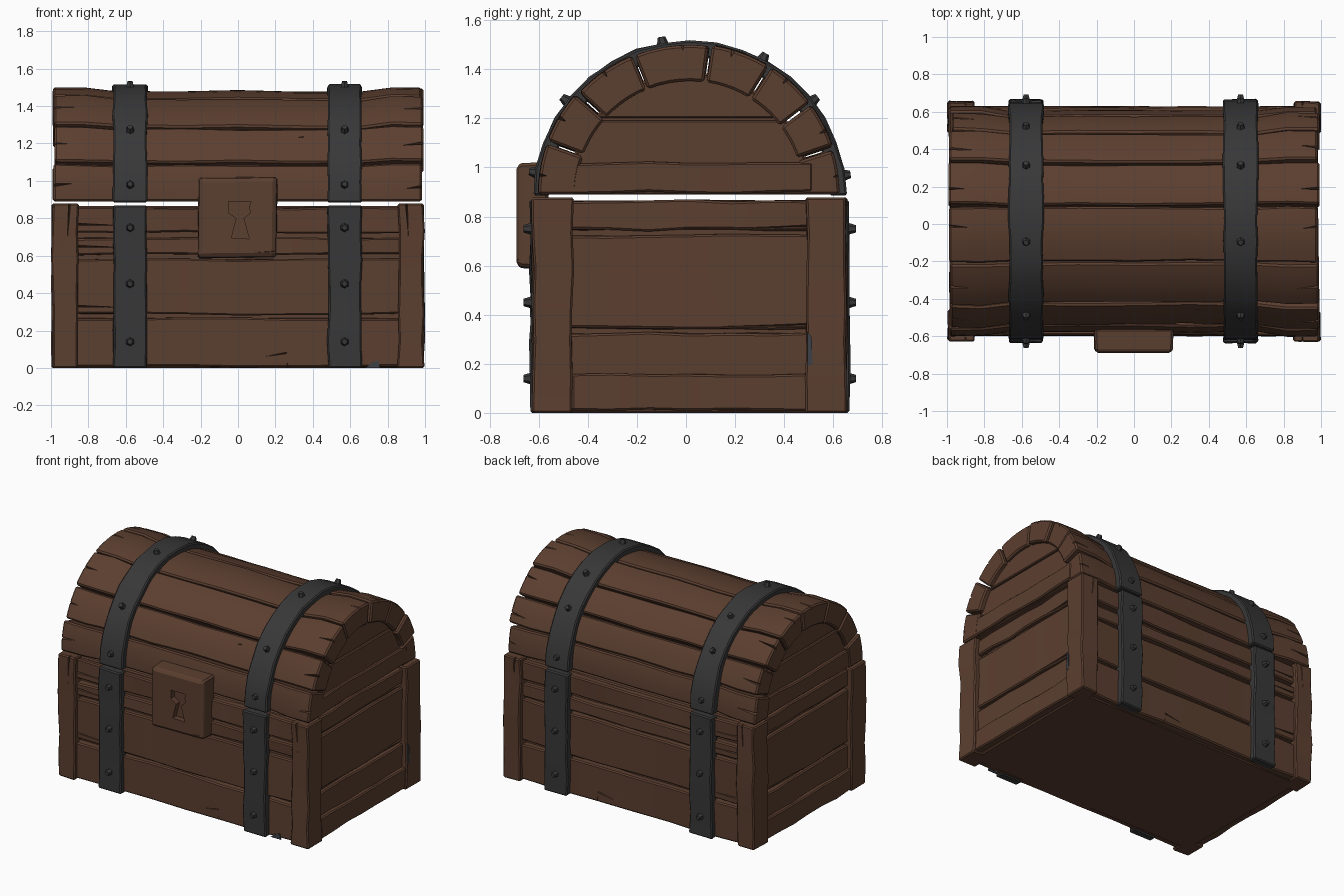
import bpy, bmesh, random
from math import sin, cos, radians
from mathutils import Vector

random.seed(4)
if "Cube" in bpy.data.objects:
    bpy.data.objects.remove(bpy.data.objects["Cube"])

CY, LID_Z = 0.015, 0.89      # centre line and hinge height of the lid
parts = []


def material(name, rgb):
    m = bpy.data.materials.new(name)
    m.use_nodes = True
    m.diffuse_color = (*rgb, 1)
    bsdf = m.node_tree.nodes["Principled BSDF"]
    bsdf.inputs["Base Color"].default_value = (*rgb, 1)
    bsdf.inputs["Roughness"].default_value = 0.8
    return m


WOOD = material("brown wood", (0.105, 0.049, 0.029))
IRON = material("dark iron", (0.039, 0.039, 0.040))
WORN = material("worn grey", (0.045, 0.052, 0.062))


def finish(name, bm, mat):
    bmesh.ops.recalc_face_normals(bm, faces=bm.faces)
    me = bpy.data.meshes.new(name)
    bm.to_mesh(me)
    bm.free()
    me.materials.append(mat)
    ob = bpy.data.objects.new(name, me)
    bpy.context.collection.objects.link(ob)
    parts.append(ob)
    return ob


def loft(name, rings, mat, bevel=0.008):
    """Skin a closed solid through matching rings and chamfer its hard edges."""
    bm = bmesh.new()
    loops = [[bm.verts.new(p) for p in ring] for ring in rings]
    n = len(rings[0])
    for a, b in zip(loops, loops[1:]):
        for i in range(n):
            j = (i + 1) % n
            bm.faces.new((a[i], a[j], b[j], b[i]))
    bm.faces.new(loops[0])
    bm.faces.new(loops[-1])
    bmesh.ops.recalc_face_normals(bm, faces=bm.faces)
    if bevel:
        hard = [e for e in bm.edges if e.calc_face_angle(0) > 0.7]
        bmesh.ops.bevel(bm, geom=hard, offset=bevel, segments=1,
                        affect='EDGES', clamp_overlap=True)
    return finish(name, bm, mat)


def board(name, lo, hi, axis, mat=WOOD, wob=0.012, steps=6):
    """Rough-hewn board running along one axis."""
    b, c = [k for k in range(3) if k != axis]
    rings = []
    for s in range(steps + 1):
        ring = []
        for u, v in ((0, 0), (1, 0), (1, 1), (0, 1)):
            p = [0, 0, 0]
            p[axis] = lo[axis] + (hi[axis] - lo[axis]) * s / steps
            for k, f in ((b, u), (c, v)):
                j = random.random() * wob
                p[k] = hi[k] - j if f else lo[k] + j
            ring.append(p)
        rings.append(ring)
    return loft(name, rings, mat)


def span(a, b):
    return min(a, b), max(a, b)


def arc(r, a0, a1, n=5):
    return [(CY + r * cos(radians(a0 + (a1 - a0) * i / n)),
             LID_Z + r * sin(radians(a0 + (a1 - a0) * i / n))) for i in range(n + 1)]


def along_x(name, profile, x0, x1, mat=WOOD, bevel=0.0):
    return loft(name, [[(x, y, z) for y, z in profile] for x in (x0, x1)], mat, bevel)


def carve(target, cutter):
    mod = target.modifiers.new("cut", 'BOOLEAN')
    mod.operation, mod.solver, mod.object = 'DIFFERENCE', 'EXACT', cutter
    with bpy.context.temp_override(object=target, active_object=target):
        bpy.ops.object.modifier_apply(modifier=mod.name)
    parts.remove(cutter)
    bpy.data.objects.remove(cutter)


def crack(target, start, tip, out, width=0.028, depth=0.03):
    """V-shaped split that narrows from start to tip."""
    s, t, o = Vector(start), Vector(tip), Vector(out).normalized()
    side = (t - s).cross(o).normalized() * width
    bm = bmesh.new()
    for p in (s + side + o * 0.04, s - side + o * 0.04, s - o * depth, t + o * 0.02):
        bm.verts.new(p)
    bmesh.ops.convex_hull(bm, input=bm.verts)
    carve(target, finish("crack_cutter", bm, WOOD))


# Body: solid core, corner posts, front and back boards
board("body_core", (-0.93, CY - 0.57, 0), (0.93, CY + 0.57, 0.865), 0, wob=0, steps=1)
for sx, side in ((-1, "right"), (1, "left")):
    for sy, face in ((-1, "front"), (1, "back")):
        x0, x1 = span(sx * 0.85, sx)
        y0, y1 = span(CY + sy * 0.47, CY + sy * 0.645)
        post = board(f"{face}_{side}_post", (x0, y0, 0), (x1, y1, 0.878), 2)
        crack(post, (sx * 0.9, CY + sy * 0.64, 0.89), (sx * 0.92, CY + sy * 0.64, 0.55),
              (0, sy, 0), 0.012)

rows = [(0, 0.272), (0.28, 0.588), (0.6, 0.702), (0.718, 0.862)]
for sy, face in ((-1, "front"), (1, "back")):
    for i, (z0, z1) in enumerate(rows):
        y0, y1 = span(CY + sy * 0.53, CY + sy * 0.617)
        plank = board(f"{face}_board_{i}", (-0.87, y0, z0), (0.87, y1, z1), 0)
        y = CY + sy * 0.612
        if i == 0:
            crack(plank, (0.27, y, -0.01), (0.25, y, 0.09), (0, sy, 0), 0.01)
            crack(plank, (0.26, y, 0.08), (0.02, y, 0.04), (0, sy, 0), 0.01)
        else:
            crack(plank, (-0.86, y, z0 + 0.05), (-0.45, y, z0 + 0.04), (0, sy, 0), 0.012)

# Recessed end panels with a bottom rail
for sx, side in ((-1, "right"), (1, "left")):
    for i, (z0, z1) in enumerate([(0.12, 0.33), (0.338, 0.73), (0.738, 0.87)]):
        x0, x1 = span(sx * 0.9, sx * 0.963)
        plank = board(f"{side}_end_board_{i}", (x0, CY - 0.5, z0), (x1, CY + 0.5, z1), 1)
        if i:
            crack(plank, (sx * 0.96, CY + 0.48, z0 + 0.02), (sx * 0.96, CY - 0.1, z0 + 0.01),
                  (sx, 0, 0), 0.02)
    x0, x1 = span(sx * 0.88, sx * 0.99)
    board(f"{side}_end_rail", (x0, CY - 0.48, 0.005), (x1, CY + 0.48, 0.165), 1)

# Lid: core, recessed end boards and rails
along_x("lid_core", arc(0.5, 0, 180, 16), -0.93, 0.93)
along_x("lid_end_lower", arc(0.49, 0, 38) + arc(0.49, 142, 180), -0.955, 0.955, bevel=0.006)
along_x("lid_end_upper", arc(0.49, 39.5, 140.5, 10), -0.955, 0.955, bevel=0.006)
for sx, side in ((-1, "right"), (1, "left")):
    x0, x1 = span(sx * 0.9, sx * 0.985)
    board(f"{side}_lid_rail", (x0, CY - 0.5, LID_Z), (x1, CY + 0.5, 1.025), 1)

# Lid staves, flaring a little towards both ends
seams = [0, 18, 37, 58, 82, 112, 138, 160, 180]
for i, (a0, a1) in enumerate(zip(seams, seams[1:])):
    rings = []
    for x in (-0.985, -0.82, -0.66, -0.3, 0, 0.3, 0.66, 0.82, 0.985):
        r = 0.592 + 0.022 * (abs(x) > 0.7) + random.uniform(-0.006, 0.006)
        g0 = a0 + (random.uniform(0.2, 1.1) if a0 else 0)
        g1 = a1 - (random.uniform(0.2, 1.1) if a1 < 180 else 0)
        xe = x + (random.uniform(-0.012, 0.012) if abs(x) > 0.9 else 0)
        ring = arc(r, g0, g1) + arc(0.462, g1, g0)
        rings.append([(xe, y, z) for y, z in ring])
    stave = loft(f"lid_stave_{i}", rings, WOOD, 0.01)
    mid = a0 + (a1 - a0) * random.uniform(0.3, 0.7)
    for sx in (-1, 1):
        (y, z), (y2, z2) = arc(0.612, mid, mid + random.uniform(-3, 3), 1)
        crack(stave, (sx * 1.02, y, z), (sx * random.uniform(0.72, 0.85), y2, z2),
              (0, y - CY, z - LID_Z), 0.02, 0.035)
    if i == 6:
        y, z = arc(0.592, 144, 145, 1)[0]
        crack(stave, (0.35, y, z), (0.22, y, z - 0.02), (0, y - CY, z - LID_Z), 0.018, 0.012)


# Iron straps with rivets
def rivet(name, pos, out):
    bm = bmesh.new()
    bmesh.ops.create_cone(bm, cap_ends=True, segments=6, radius1=0.027,
                          radius2=0.015, depth=0.04)
    bm.transform(Vector(out).to_track_quat('Z', 'Y').to_matrix().to_4x4())
    bmesh.ops.translate(bm, verts=bm.verts, vec=pos)
    finish(name, bm, IRON)


for cx, side in ((-0.577, "right"), (0.57, "left")):
    rings = []
    for k in range(19):
        a = radians(0.5 + 179 * k / 18)
        w = 0.092 + random.uniform(-0.005, 0.004)
        ro = 0.638 + random.uniform(-0.005, 0.004)
        rings.append([(cx + dx, CY + r * cos(a), LID_Z - 0.01 + r * sin(a))
                      for dx, r in ((-w, 0.57), (w, 0.57), (w, ro), (-w, ro))])
    loft(f"{side}_lid_strap", rings, IRON)
    for k, deg in enumerate((8, 38, 62, 100, 142, 171)):
        a = radians(deg)
        out = (0, cos(a), sin(a))
        rivet(f"{side}_lid_rivet_{k}",
              (cx, CY + 0.642 * out[1], LID_Z - 0.01 + 0.642 * out[2]), out)
    for sy, face in ((-1, "front"), (1, "back")):
        y0, y1 = span(CY + sy * 0.58, CY + sy * 0.655)
        board(f"{face}_{side}_strap", (cx - 0.096, y0, 0), (cx + 0.096, y1, 0.868), 2, IRON)
        for k, z in enumerate((0.14, 0.45, 0.75)):
            rivet(f"{face}_{side}_rivet_{k}", (cx, CY + sy * 0.657, z), (0, sy, 0))

# Lock plate with a carved keyhole
outline = ((-0.217, 0.585), (0.207, 0.59), (0.212, 1.022), (-0.212, 1.018))
rings = []
for y, s in ((-0.56, 1), (-0.67, 0.98), (-0.69, 0.93)):
    rings.append([(x * s, y, 0.805 + (z - 0.805) * s) for x, z in outline])
lock = loft("lock_plate", rings, WOOD, 0.012)
keyhole = ((-0.05, 0.89), (0.07, 0.89), (0.058, 0.86), (0.068, 0.83), (0.03, 0.8),
           (0.06, 0.69), (-0.035, 0.695), (-0.008, 0.8), (-0.05, 0.83))
carve(lock, loft("keyhole_cutter", [[(x, y, z) for x, z in keyhole]
                                    for y in (-0.72, -0.65)], WOOD, 0))
crack(lock, (0.21, -0.69, 0.625), (-0.16, -0.69, 0.6), (0, -1, 0), 0.008, 0.01)

# Small worn chips
chip = ((0.68, 0.0), (0.76, 0.0), (0.75, 0.04), (0.71, 0.025))
loft("front_chip", [[(x, y, z) for x, z in chip] for y in (-0.602, -0.594)], WORN, 0)
chip = ((0.495, 0.19), (0.515, 0.2), (0.512, 0.31), (0.495, 0.33))
loft("end_chip", [[(x, y, z) for y, z in chip] for x in (0.992, 1.0)], WORN, 0)

# Smooth the curved faces, keep the chamfers crisp
bpy.ops.object.select_all(action='DESELECT')
for ob in parts:
    ob.select_set(True)
bpy.context.view_layer.objects.active = lock
bpy.ops.object.shade_smooth_by_angle(angle=radians(20))
